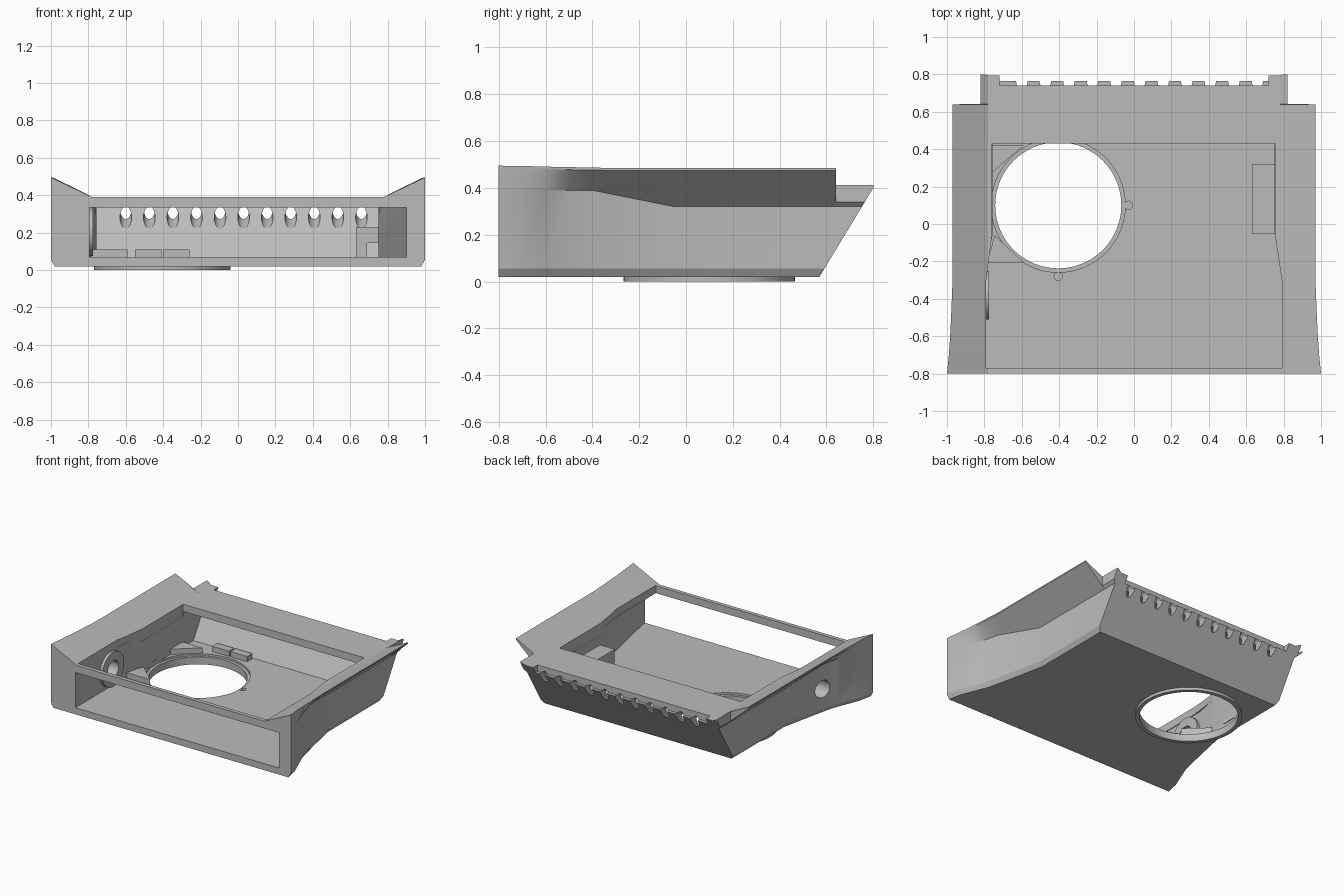
import bpy, bmesh, math
from mathutils import Matrix, Vector

if "Cube" in bpy.data.objects:
    bpy.data.objects.remove(bpy.data.objects["Cube"], do_unlink=True)

grey = bpy.data.materials.new("plain grey")
grey.use_nodes = True
grey.diffuse_color = (0.5, 0.5, 0.5, 1)
grey.node_tree.nodes["Principled BSDF"].inputs["Base Color"].default_value = (0.5, 0.5, 0.5, 1)


def finish(bm, name):
    bmesh.ops.recalc_face_normals(bm, faces=bm.faces[:])
    mesh = bpy.data.meshes.new(name)
    bm.to_mesh(mesh)
    bm.free()
    mesh.materials.append(grey)
    obj = bpy.data.objects.new(name, mesh)
    bpy.context.collection.objects.link(obj)
    return obj


def loft(name, rings):
    """Skin a list of equal-length closed loops and cap both ends."""
    bm = bmesh.new()
    loops = [[bm.verts.new(p) for p in ring] for ring in rings]
    n = len(loops[0])
    for a, b in zip(loops, loops[1:]):
        for i in range(n):
            j = (i + 1) % n
            bm.faces.new((a[i], a[j], b[j], b[i]))
    bm.faces.new(loops[0])
    bm.faces.new(loops[-1])
    return finish(bm, name)


def prism(name, outline, z0, z1):
    return loft(name, [[(x, y, z) for x, y in outline] for z in (z0, z1)])


def box(name, x0, x1, y0, y1, z0, z1):
    return prism(name, [(x0, y0), (x1, y0), (x1, y1), (x0, y1)], z0, z1)


def cylinder(name, centre, axis, radius, length, sides=64):
    bm = bmesh.new()
    turn = Vector(axis).to_track_quat('Z', 'Y').to_matrix().to_4x4()
    bmesh.ops.create_cone(bm, cap_ends=True, segments=sides, radius1=radius, radius2=radius,
                          depth=length, matrix=Matrix.Translation(centre) @ turn)
    return finish(bm, name)


def cut(target, cutter):
    mod = target.modifiers.new("cut", 'BOOLEAN')
    mod.operation = 'DIFFERENCE'
    mod.solver = 'EXACT'
    mod.object = cutter
    bpy.context.view_layer.objects.active = target
    bpy.ops.object.modifier_apply(modifier=mod.name)
    bpy.data.objects.remove(cutter, do_unlink=True)


def smooth(obj, angle):
    bpy.ops.object.select_all(action='DESELECT')
    obj.select_set(True)
    bpy.context.view_layer.objects.active = obj
    bpy.ops.object.shade_smooth_by_angle(angle=math.radians(angle))


# Housing: y, side half width, shoulder height, wing tip half width, tip underside, tip top
stations = [
    (-0.80, 1.00, 0.39, 1.00, 0.48, 0.495),
    (-0.70, 0.98, 0.39, 0.99, 0.48, 0.494),
    (-0.60, 0.94, 0.39, 0.983, 0.48, 0.491),
    (-0.50, 0.90, 0.39, 0.978, 0.478, 0.489),
    (-0.40, 0.875, 0.39, 0.974, 0.476, 0.487),
    (-0.30, 0.853, 0.37, 0.97, 0.475, 0.485),
    (-0.05, 0.80, 0.32, 0.97, 0.475, 0.485),
    (0.64, 0.80, 0.32, 0.97, 0.475, 0.485),
    (0.641, 0.80, 0.32, 0.82, 0.34, 0.412),
    (0.80, 0.80, 0.32, 0.82, 0.34, 0.412),
]
sections = []
for y, side, shoulder, tip, under, top in stations:
    half = [(side - 0.02, 0.02), (side, 0.055), (side, shoulder),
            (tip, under), (tip, top), (0.78, 0.39)]
    sections.append([(x, y, z) for x, z in half] + [(-x, y, z) for x, z in reversed(half)])
housing = loft("housing", sections)

# Sloping back and the ledge above it
slope = 0.605
wedge = [(0.57 - slope * 0.1, -0.08), (0.57 + slope * 0.5, 0.52), (1.2, 0.52), (1.2, -0.08)]
cut(housing, loft("back_cutter", [[(x, y, z) for y, z in wedge] for x in (-1.5, 1.5)]))
cut(housing, box("ledge_cutter", -0.72, 0.72, 0.74, 1, 0.34, 0.6))

# Hollow interior, open at the front and sloped at the back
floor_z, roof_z = 0.07, 0.335
rings = []
for z in (floor_z, roof_z):
    back = 0.55 + slope * (z - floor_z)
    rings.append([(x, y, z) for x, y in [
        (-0.795, -0.9), (0.9, -0.9), (0.9, -0.77), (0.752, -0.05), (0.752, back),
        (-0.757, back), (-0.757, -0.06), (-0.795, -0.25)]])
cut(housing, loft("cavity_cutter", rings))

# Top opening
cut(housing, prism("opening_cutter", [
    (-0.79, -0.77), (0.79, -0.77), (0.79, -0.3), (0.753, -0.05), (0.753, 0.43),
    (-0.758, 0.43), (-0.758, -0.05), (-0.79, -0.3)], 0.3, 0.7))

# Round floor opening with a stepped rim and two small pin holes
cx, cy = -0.405, 0.1
cut(housing, cylinder("floor_cutter", (cx, cy, 0.05), (0, 0, 1), 0.337, 0.3, 96))
cut(housing, cylinder("rim_cutter", (cx, cy, 0.075), (0, 0, 1), 0.358, 0.04, 96))
for x, y in ((-0.03, cy), (cx, -0.28)):
    cut(housing, cylinder("pin_cutter", (x, y, 0.075), (0, 0, 1), 0.022, 0.05, 24))

# Side port
port = (-0.85, -0.38, 0.205)
cut(housing, cylinder("port_cutter", port, (1, 0, 0), 0.065, 0.4, 40))

# Row of slanted vents
tilt = math.radians(32)
for i in range(11):
    cut(housing, cylinder("vent_cutter", (-0.6 + 0.126 * i, 0.71, 0.301),
                          (0, math.cos(tilt), math.sin(tilt)), 0.031, 0.22, 24))
smooth(housing, 22)

# Collar below the floor opening
collar = cylinder("bottom_collar", (cx, cy, 0.0125), (0, 0, 1), 0.366, 0.025, 96)
cut(collar, cylinder("collar_cutter", (cx, cy, 0), (0, 0, 1), 0.337, 0.2, 96))
smooth(collar, 30)

# Flange around the side port, inside the wall
flange = cylinder("port_flange", (-0.787, port[1], port[2]), (1, 0, 0), 0.13, 0.025, 48)
cut(flange, cylinder("flange_cutter", port, (1, 0, 0), 0.065, 0.4, 40))
smooth(flange, 30)

# Corner gussets beside the floor opening
prism("back_gusset", [(-0.765, 0.42), (-0.59, 0.42), (-0.765, 0.27)], 0.06, 0.11)
prism("front_gusset", [(-0.785, -0.205), (-0.59, -0.205), (-0.745, -0.06)], 0.06, 0.11)

# Low blocks on the floor behind the opening
for i, x in enumerate((-0.55, -0.4)):
    box(f"floor_block_{i + 1}", x, x + 0.14, 0.48, 0.54, 0.06, 0.11)

# Stepped block on the side wall
box("side_block_upper", 0.63, 0.76, -0.05, 0.32, 0.145, 0.23)
box("side_block_lower", 0.63, 0.69, -0.05, 0.32, 0.06, 0.145)
